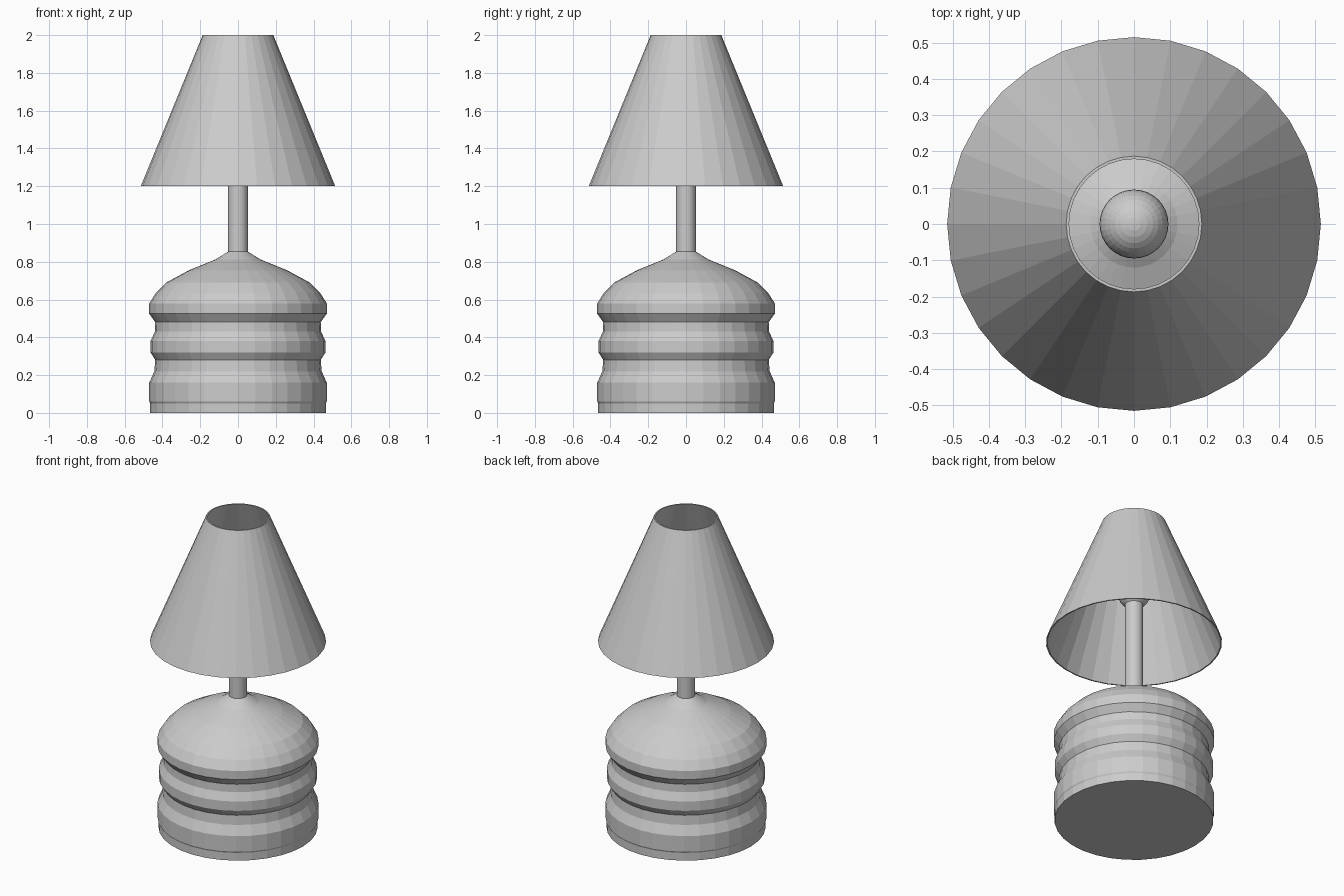
import bpy, bmesh, math

if "Cube" in bpy.data.objects:
    bpy.data.objects.remove(bpy.data.objects["Cube"])


def lathe(name, profile, sides, closed=False):
    """Revolve (radius, z) points around z; cap the ends, or close the loop."""
    bm = bmesh.new()
    rings = []
    for r, z in profile:
        ring = []
        for i in range(sides):
            a = 2 * math.pi * i / sides
            ring.append(bm.verts.new((r * math.cos(a), r * math.sin(a), z)))
        rings.append(ring)
    pairs = list(zip(rings, rings[1:]))
    if closed:
        pairs.append((rings[-1], rings[0]))
    for low, high in pairs:
        for i in range(sides):
            j = (i + 1) % sides
            bm.faces.new((low[i], low[j], high[j], high[i]))
    if not closed:
        bm.faces.new(rings[0][::-1])
        bm.faces.new(rings[-1])
    bmesh.ops.recalc_face_normals(bm, faces=bm.faces)
    mesh = bpy.data.meshes.new(name)
    bm.to_mesh(mesh)
    bm.free()
    obj = bpy.data.objects.new(name, mesh)
    bpy.context.collection.objects.link(obj)
    return obj


# Ribbed base with a domed shoulder
lathe("base", [
    (0.465, 0.0), (0.465, 0.05), (0.47, 0.06), (0.47, 0.16),
    (0.443, 0.22), (0.438, 0.28), (0.463, 0.32), (0.463, 0.38),
    (0.44, 0.43), (0.438, 0.48), (0.47, 0.525), (0.47, 0.58),
    (0.435, 0.635), (0.38, 0.69), (0.26, 0.755), (0.12, 0.812),
    (0.05, 0.855)], 32)

# Stem
lathe("stem", [(0.053, 0.85), (0.053, 1.47)], 32)

# Thin open shade: outer wall, then inner wall
lathe("shade", [(0.515, 1.2), (0.187, 2.0), (0.179, 2.0), (0.507, 1.2)],
      32, closed=True)

# Round bulb on top of the stem
bpy.ops.mesh.primitive_uv_sphere_add(segments=32, ring_count=16, radius=0.095,
                                     location=(0, 0, 1.53))
bpy.context.object.name = "bulb"
